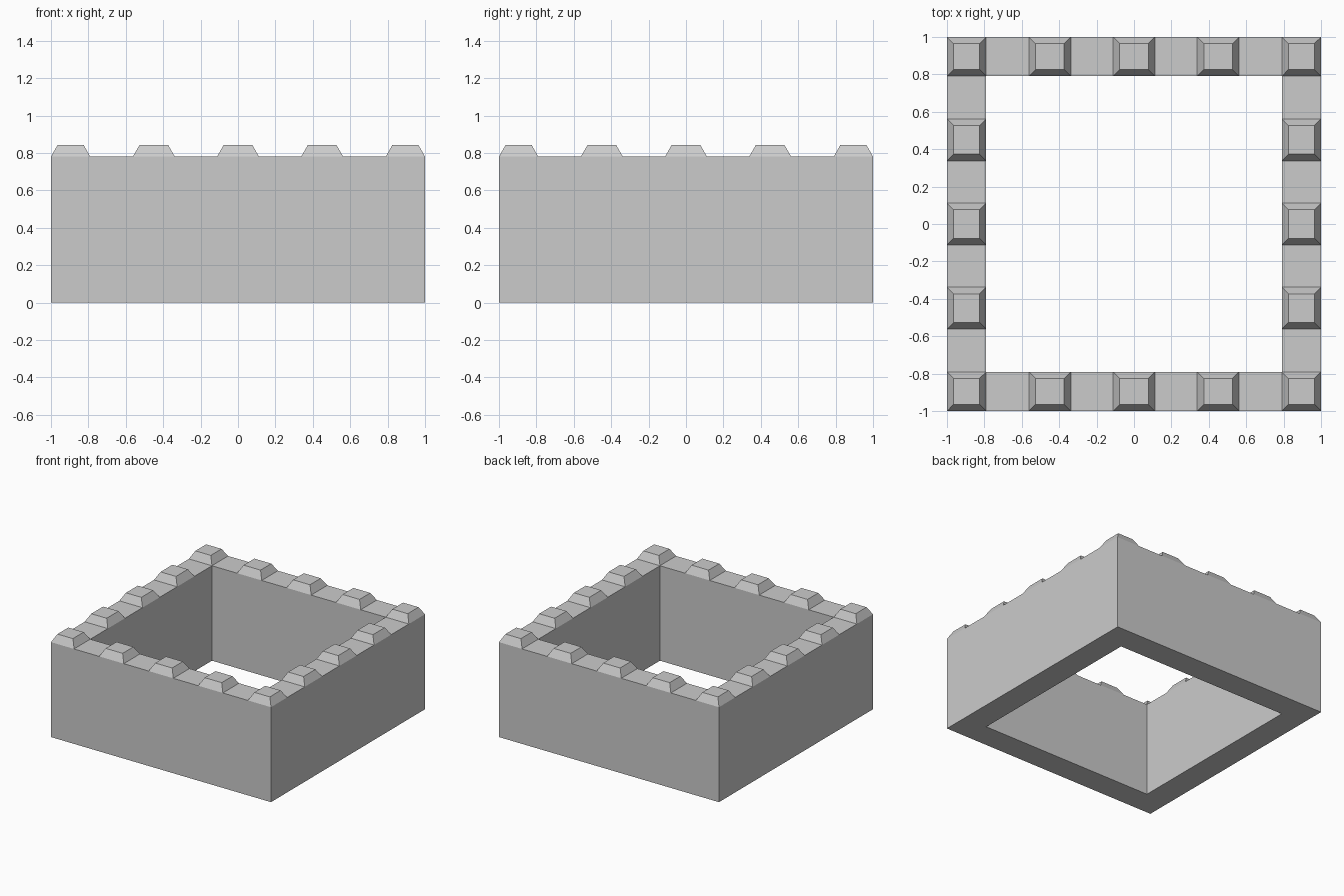
import bpy, bmesh

if "Cube" in bpy.data.objects:
    bpy.data.objects.remove(bpy.data.objects["Cube"])

OUT, INN = 1.0, 0.79      # outer and inner half-width of the wall
H, TOP = 0.78, 0.842      # wall height, merlon top


def finish(bm, name):
    bmesh.ops.recalc_face_normals(bm, faces=bm.faces)
    me = bpy.data.meshes.new(name)
    bm.to_mesh(me)
    bm.free()
    ob = bpy.data.objects.new(name, me)
    bpy.context.collection.objects.link(ob)
    return ob


def square(bm, cx, cy, hx, hy, z):
    return [bm.verts.new((cx + sx * hx, cy + sy * hy, z))
            for sx, sy in ((-1, -1), (1, -1), (1, 1), (-1, 1))]


def bridge(bm, a, b):
    for i in range(4):
        j = (i + 1) % 4
        bm.faces.new((a[i], a[j], b[j], b[i]))


# Square ring wall: four loops joined around the section
bm = bmesh.new()
loops = [square(bm, 0, 0, r, r, z)
         for r, z in ((OUT, 0), (OUT, H), (INN, H), (INN, 0))]
for k in range(4):
    bridge(bm, loops[k], loops[(k + 1) % 4])
finish(bm, "courtyard_wall")


# Tapered merlons along the wall top
def merlon(cx, cy, hx, hy, taper=0.035):
    bm = bmesh.new()
    a = square(bm, cx, cy, hx, hy, H)
    b = square(bm, cx, cy, hx - taper, hy - taper, TOP)
    bridge(bm, a, b)
    bm.faces.new(a)
    bm.faces.new(b)
    finish(bm, "merlon")


MID = (OUT + INN) / 2
THICK = (OUT - INN) / 2
for s in (-1, 1):
    for t in (-1, 1):
        merlon(s * MID, t * MID, THICK, THICK)
    for p in (-0.45, 0, 0.45):
        merlon(p, s * MID, 0.112, THICK)
        merlon(s * MID, p, THICK, 0.112)
